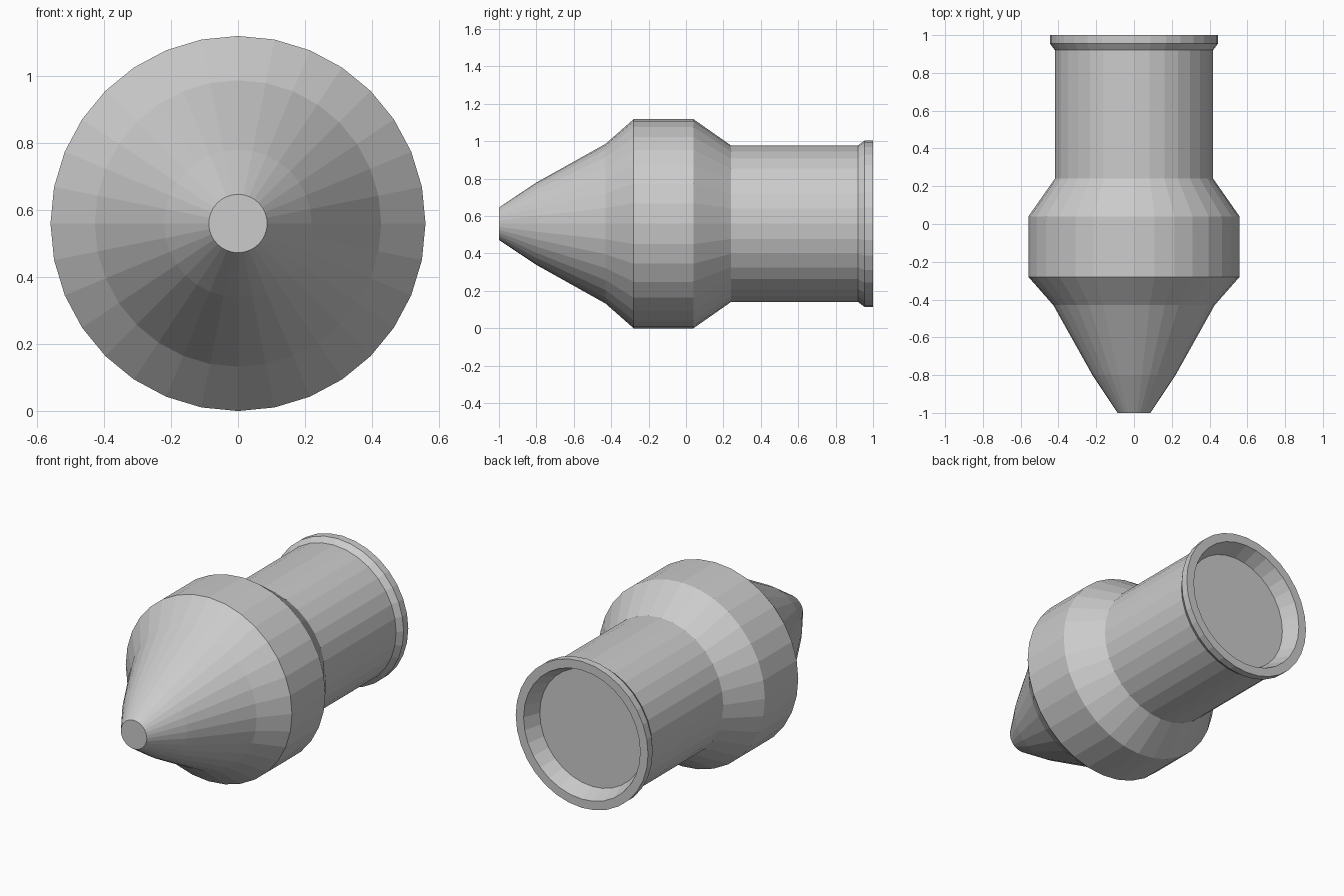
import bpy, bmesh
from math import cos, sin, tau

if "Cube" in bpy.data.objects:
    bpy.data.objects.remove(bpy.data.objects["Cube"])

SIDES = 32
CENTRE_Z = 0.559


def lathe(name, profile):
    """Revolve (y, radius) pairs round the y axis and cap both ends."""
    bm = bmesh.new()
    rings = []
    for y, r in profile:
        rings.append([bm.verts.new((r * sin(tau * i / SIDES), y, r * cos(tau * i / SIDES)))
                      for i in range(SIDES)])
    for a, b in zip(rings, rings[1:]):
        for i in range(SIDES):
            j = (i + 1) % SIDES
            bm.faces.new((a[i], a[j], b[j], b[i]))
    bm.faces.new(rings[0])
    bm.faces.new(rings[-1])
    bmesh.ops.recalc_face_normals(bm, faces=bm.faces)
    mesh = bpy.data.meshes.new(name)
    bm.to_mesh(mesh)
    bm.free()
    obj = bpy.data.objects.new(name, mesh)
    bpy.context.collection.objects.link(obj)
    obj.location.z = CENTRE_Z
    return obj


# Tapered nose, wide collar, straight barrel, flared lip and rear recess
lathe("pointed_capsule", [
    (-1.00, 0.087), (-0.80, 0.22), (-0.43, 0.427),
    (-0.28, 0.559), (0.04, 0.559),
    (0.24, 0.419), (0.92, 0.419),
    (0.955, 0.445), (1.00, 0.445),
    (1.00, 0.392), (0.90, 0.353),
])
